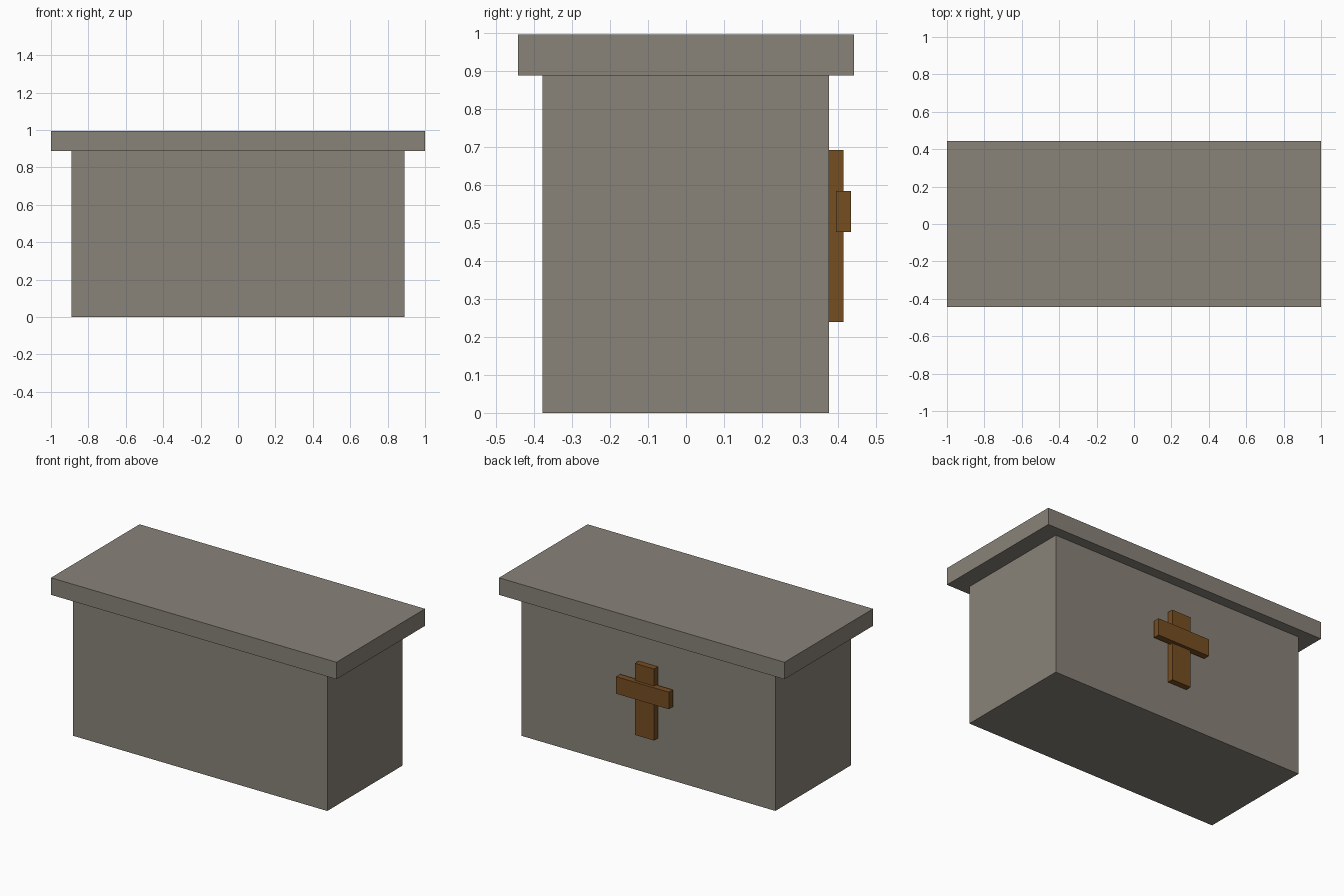
import bpy

if "Cube" in bpy.data.objects:
    bpy.data.objects.remove(bpy.data.objects["Cube"])


def material(name, rgb):
    mat = bpy.data.materials.new(name)
    mat.diffuse_color = (*rgb, 1)
    mat.use_nodes = True
    mat.node_tree.nodes["Principled BSDF"].inputs["Base Color"].default_value = mat.diffuse_color
    return mat


def box(name, x, y, z, mat):
    """Box spanning the (min, max) ranges x, y, z."""
    spans = (x, y, z)
    bpy.ops.mesh.primitive_cube_add(size=1, location=[(a + b) / 2 for a, b in spans])
    obj = bpy.context.object
    obj.name = name
    obj.scale = [b - a for a, b in spans]
    bpy.ops.object.transform_apply(location=False, rotation=False, scale=True)
    obj.data.materials.append(mat)
    return obj


stone = material("stone", (0.25, 0.225, 0.19))
wood = material("wood", (0.18, 0.075, 0.015))

# Stone block and overhanging top slab
box("altar_body", (-0.89, 0.89), (-0.378, 0.377), (0, 0.888), stone)
box("top_slab", (-1, 1), (-0.443, 0.443), (0.888, 0.996), stone)

# Wooden cross on the back face, crossbar half sunk into the upright
box("cross_upright", (-0.067, 0.067), (0.376, 0.415), (0.24, 0.693), wood)
box("cross_bar", (-0.185, 0.185), (0.395, 0.435), (0.477, 0.585), wood)
